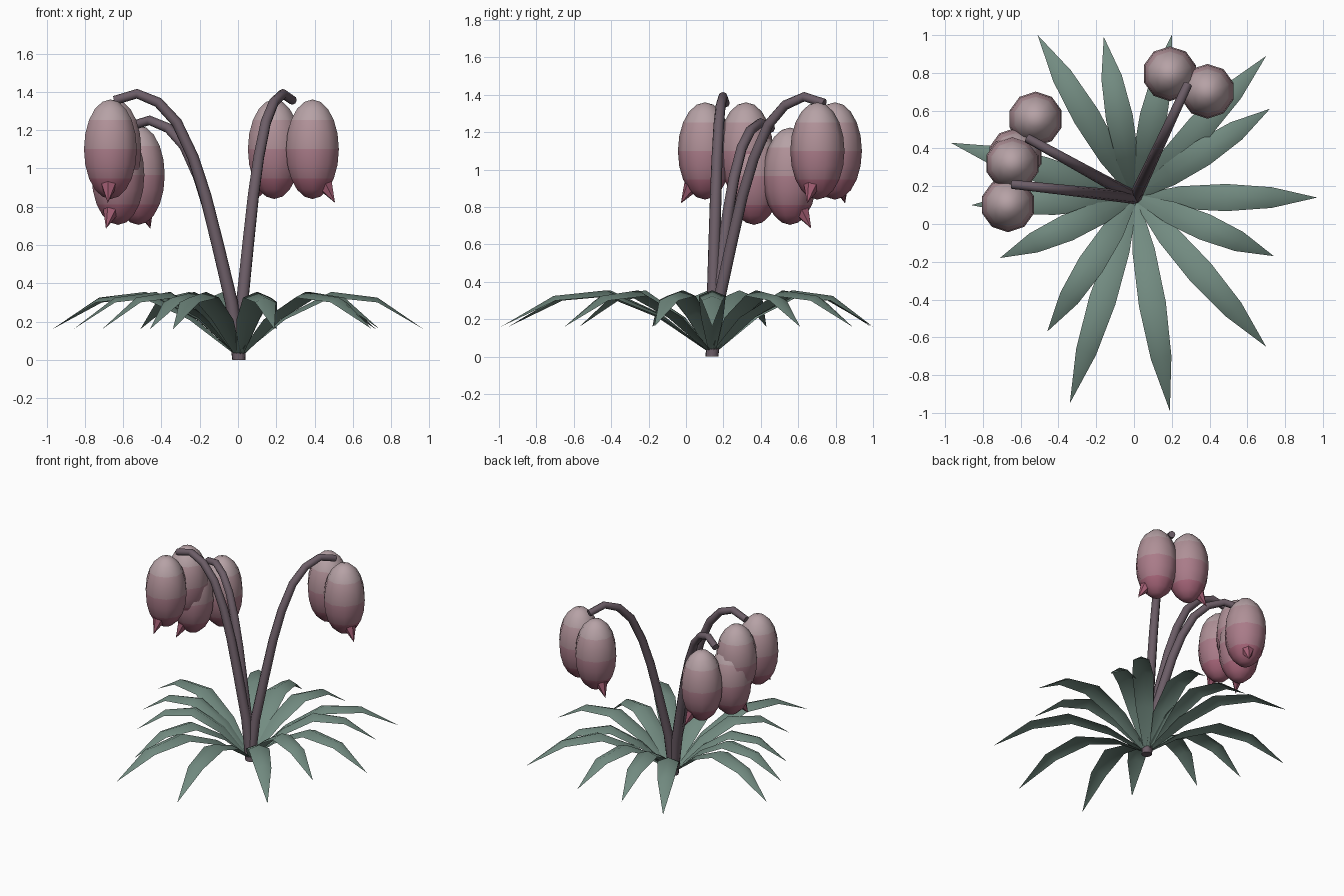
import bpy, bmesh, math
from mathutils import Vector, Matrix

if "Cube" in bpy.data.objects:
    bpy.data.objects.remove(bpy.data.objects["Cube"])

ROOT = Vector((0.005, 0.14, 0))


def material(name, rgb):
    m = bpy.data.materials.new(name)
    m.diffuse_color = (*rgb, 1)
    m.use_nodes = True
    m.node_tree.nodes["Principled BSDF"].inputs["Base Color"].default_value = m.diffuse_color
    return m


STEM = material("stem_purple", (0.15, 0.11, 0.135))
LEAF = material("leaf_green", (0.17, 0.26, 0.22))
TIP = material("tip_pink", (0.36, 0.11, 0.17))
BELL = [material("bell_pink_%d" % i, c) for i, c in enumerate(
    [(0.38, 0.13, 0.19), (0.40, 0.20, 0.25), (0.43, 0.28, 0.31), (0.47, 0.36, 0.38)])]


def finish(bm, name, mats, angle=60):
    me = bpy.data.meshes.new(name)
    bm.to_mesh(me)
    bm.free()
    ob = bpy.data.objects.new(name, me)
    bpy.context.collection.objects.link(ob)
    for m in mats:
        me.materials.append(m)
    bpy.ops.object.select_all(action='DESELECT')
    ob.select_set(True)
    bpy.context.view_layer.objects.active = ob
    bpy.ops.object.shade_smooth_by_angle(angle=math.radians(angle))
    return ob


# Arching leaf with a slightly raised midrib
def leaf(name, tip):
    d = Vector((*tip, 0)) - ROOT
    side = Vector((-d.y, d.x, 0)).normalized()
    bm = bmesh.new()
    rows = []
    for t, z, w, drop in [(0.02, 0.03, 0.02, 0), (0.25, 0.23, 0.06, 0.02),
                          (0.5, 0.355, 0.072, 0.03), (0.75, 0.325, 0.055, 0.025)]:
        c = ROOT + d * t
        rows.append([bm.verts.new(c + side * w * s + Vector((0, 0, z - drop * abs(s))))
                     for s in (-1, 0, 1)])
    for a, b in zip(rows, rows[1:]):
        for i in (0, 1):
            bm.faces.new((a[i + 1], a[i], b[i], b[i + 1]))
    end = bm.verts.new(ROOT + d + Vector((0, 0, 0.16)))
    for i in (0, 1):
        bm.faces.new((rows[-1][i + 1], rows[-1][i], end))
    bmesh.ops.recalc_face_normals(bm, faces=bm.faces)
    if sum(f.normal.z for f in bm.faces) < 0:
        bmesh.ops.reverse_faces(bm, faces=bm.faces)
    finish(bm, name, [LEAF])


# Tapered tube bending over at the top
def stem(name, end, zs):
    d = Vector((*end, 0)) - ROOT
    side = Vector((-d.y, d.x, 0)).normalized()
    pts = [ROOT + d * f + Vector((0, 0, z * zs)) for f, z in
           [(0, 0), (0.06, 0.3), (0.17, 0.6), (0.27, 0.86), (0.37, 1.06),
            (0.5, 1.24), (0.65, 1.345), (0.82, 1.39), (1, 1.355)]]
    bm = bmesh.new()
    rings = []
    for i, p in enumerate(pts):
        tan = (pts[min(i + 1, len(pts) - 1)] - pts[max(i - 1, 0)]).normalized()
        if i == 0:
            tan = Vector((0, 0, 1))
        up = tan.cross(side)
        r = 0.035 - 0.011 * i / (len(pts) - 1)
        rings.append([bm.verts.new(p + r * (side * math.cos(a) + up * math.sin(a)))
                      for a in (k * math.tau / 8 for k in range(8))])
    for a, b in zip(rings, rings[1:]):
        for k in range(8):
            bm.faces.new((a[k], a[k - 1], b[k - 1], b[k]))
    bm.faces.new(rings[0])
    bm.faces.new(rings[-1])
    bmesh.ops.recalc_face_normals(bm, faces=bm.faces)
    finish(bm, name, [STEM], 50)


# Closed egg-shaped bell, paler towards the top, with one curled tip outside
def bell(name, centre, out):
    bm = bmesh.new()
    bmesh.ops.create_uvsphere(bm, u_segments=10, v_segments=10, radius=1)
    for v in bm.verts:
        if v.co.z < 0:
            v.co.z = max(v.co.z, -1)
    bmesh.ops.scale(bm, vec=(0.145, 0.145, 0.26), verts=bm.verts)
    for f in bm.faces:
        h = (f.calc_center_median().z + 0.26) / 0.52
        f.material_index = min(3, int(h * 4))
    bmesh.ops.translate(bm, vec=centre, verts=bm.verts)
    finish(bm, name, BELL)
    start = centre + out * 0.075 + Vector((0, 0, -0.19))
    tip = centre + out * 0.13 + Vector((0, 0, -0.28))
    axis = tip - start
    bm = bmesh.new()
    bmesh.ops.create_cone(bm, cap_ends=True, segments=6, radius1=0.042, radius2=0.0,
                          depth=axis.length,
                          matrix=Matrix.Translation((start + tip) / 2)
                          @ axis.to_track_quat('Z', 'Y').to_matrix().to_4x4())
    finish(bm, name + "_tip", [TIP], 30)


# Leaf rosette
TIPS = [(-0.51, 1.0), (-0.16, 0.99), (0.20, 1.0), (0.70, 0.89), (0.72, 0.61),
        (0.97, 0.14), (0.74, -0.17), (0.70, -0.65), (0.19, -0.99), (-0.34, -0.95),
        (-0.46, -0.57), (-0.71, -0.18), (-0.86, 0.10), (-0.97, 0.43)]
for i, t in enumerate(TIPS):
    leaf("leaf_%02d" % i, t)

# Three flower stems, each with a pair of hanging bells
for i, (end, zs, zc) in enumerate([((0.285, 0.74), 1.0, 1.10),
                                   ((-0.645, 0.21), 1.0, 1.10),
                                   ((-0.565, 0.455), 0.9, 0.965)]):
    stem("stem_%d" % i, end, zs)
    d = (Vector((*end, 0)) - ROOT).normalized()
    out = Vector((-d.y, d.x, 0))
    for s in (-1, 1):
        bell("bell_%d_%s" % (i, "a" if s < 0 else "b"),
             Vector((*end, zc)) + d * 0.01 + out * 0.11 * s, out * s)
